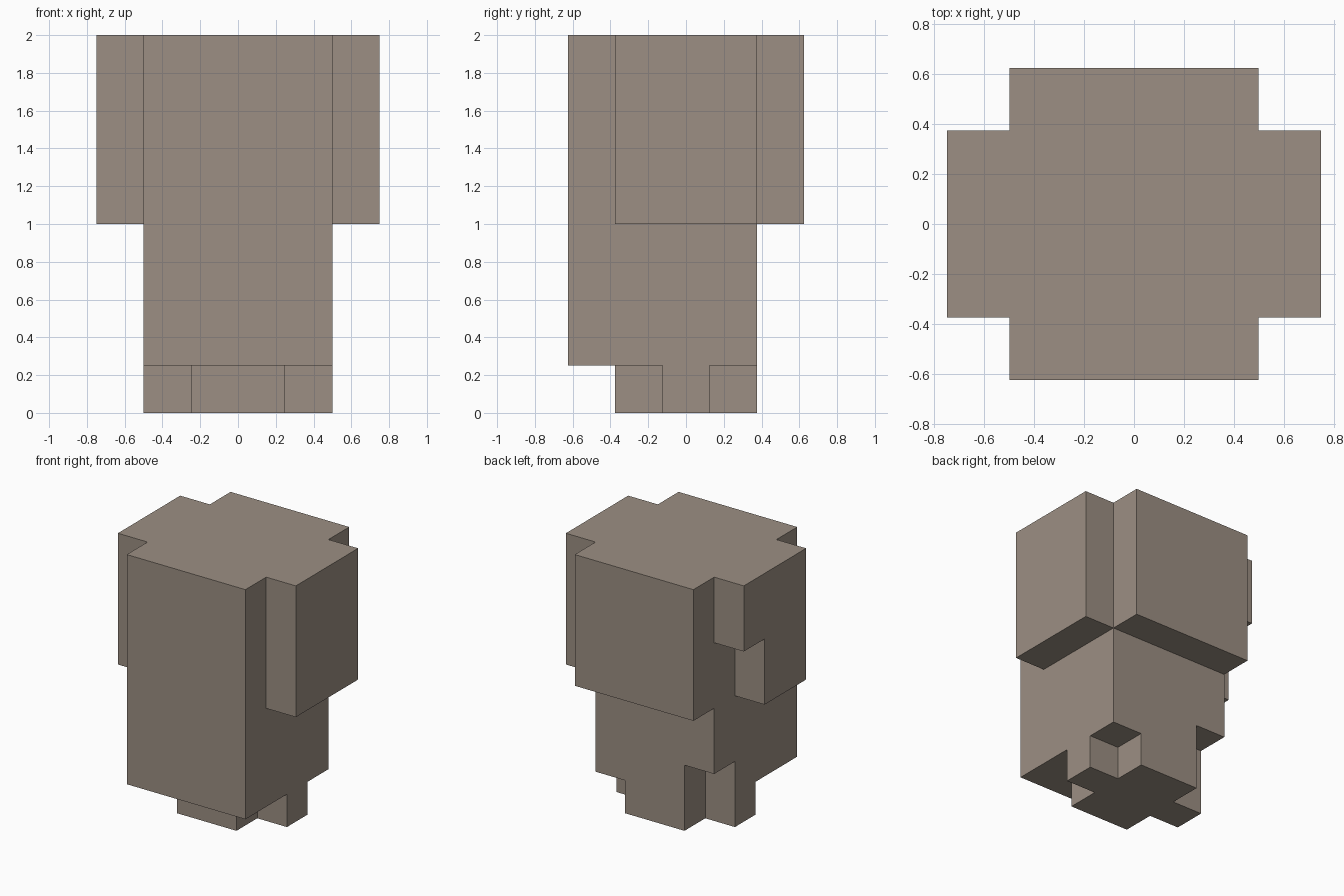
import bpy
import bmesh
from mathutils import Vector

cube = bpy.data.objects.get("Cube")
if cube:
    bpy.data.objects.remove(cube, do_unlink=True)

# One flat colour
stone = bpy.data.materials.new("warm_grey_stone")
stone.use_nodes = True
colour = (0.332, 0.275, 0.227, 1.0)
stone.diffuse_color = colour
bsdf = stone.node_tree.nodes["Principled BSDF"]
bsdf.inputs["Base Color"].default_value = colour
bsdf.inputs["Roughness"].default_value = 0.9


def prism(name, profile, lo, hi, axis="Z"):
    """Extrude a closed profile: (x, y) along Z, or (y, z) along X."""
    def place(a, b, t):
        return (a, b, t) if axis == "Z" else (t, a, b)
    bm = bmesh.new()
    face = bm.faces.new([bm.verts.new(place(a, b, lo)) for a, b in profile])
    result = bmesh.ops.extrude_face_region(bm, geom=[face], use_keep_orig=True)
    verts = [v for v in result["geom"] if isinstance(v, bmesh.types.BMVert)]
    bmesh.ops.translate(bm, vec=Vector(place(0, 0, hi - lo)), verts=verts)
    bmesh.ops.recalc_face_normals(bm, faces=bm.faces)
    mesh = bpy.data.meshes.new(name)
    bm.to_mesh(mesh)
    bm.free()
    mesh.materials.append(stone)
    obj = bpy.data.objects.new(name, mesh)
    bpy.context.collection.objects.link(obj)
    return obj


def rect(a0, a1, b0, b1):
    return [(a0, b0), (a1, b0), (a1, b1), (a0, b1)]


# Trunk, full height above the foot
trunk = prism("trunk", rect(-0.5, 0.5, -0.625, 0.375), 0.25, 2.0)

# Square bite out of the trunk's lower back corner on the -x side
cutter = prism("corner_cutter", rect(-0.7, -0.25, 0.125, 0.6), 0.1, 0.5)
cutter.hide_render = True
cutter.display_type = "WIRE"
cutter.hide_set(True)
bite = trunk.modifiers.new("corner_bite", "BOOLEAN")
bite.operation = "DIFFERENCE"
bite.solver = "EXACT"
bite.object = cutter

# Apply the cut so the helper can be dropped
depsgraph = bpy.context.evaluated_depsgraph_get()
cut_mesh = bpy.data.meshes.new_from_object(trunk.evaluated_get(depsgraph))
trunk.modifiers.clear()
trunk.data = cut_mesh
bpy.data.objects.remove(cutter, do_unlink=True)

# Upper slabs on the back and both sides
prism("back_slab", rect(-0.5, 0.5, 0.375, 0.625), 1.0, 2.0)
prism("left_slab", rect(-0.375, 0.375, 1.0, 2.0), 0.5, 0.75, "X")

# Right slab has a step at its lower back corner
stepped = [(-0.375, 1.0), (0.125, 1.0), (0.125, 1.5),
           (0.375, 1.5), (0.375, 2.0), (-0.375, 2.0)]
prism("right_slab", stepped, -0.75, -0.5, "X")

# Cross-shaped foot
quarter = [(0.5, 0.125), (0.25, 0.125), (0.25, 0.375)]
half = quarter + [(-x, y) for x, y in reversed(quarter)]
cross = half + [(-x, -y) for x, y in half]
prism("foot", cross, 0.0, 0.25)
